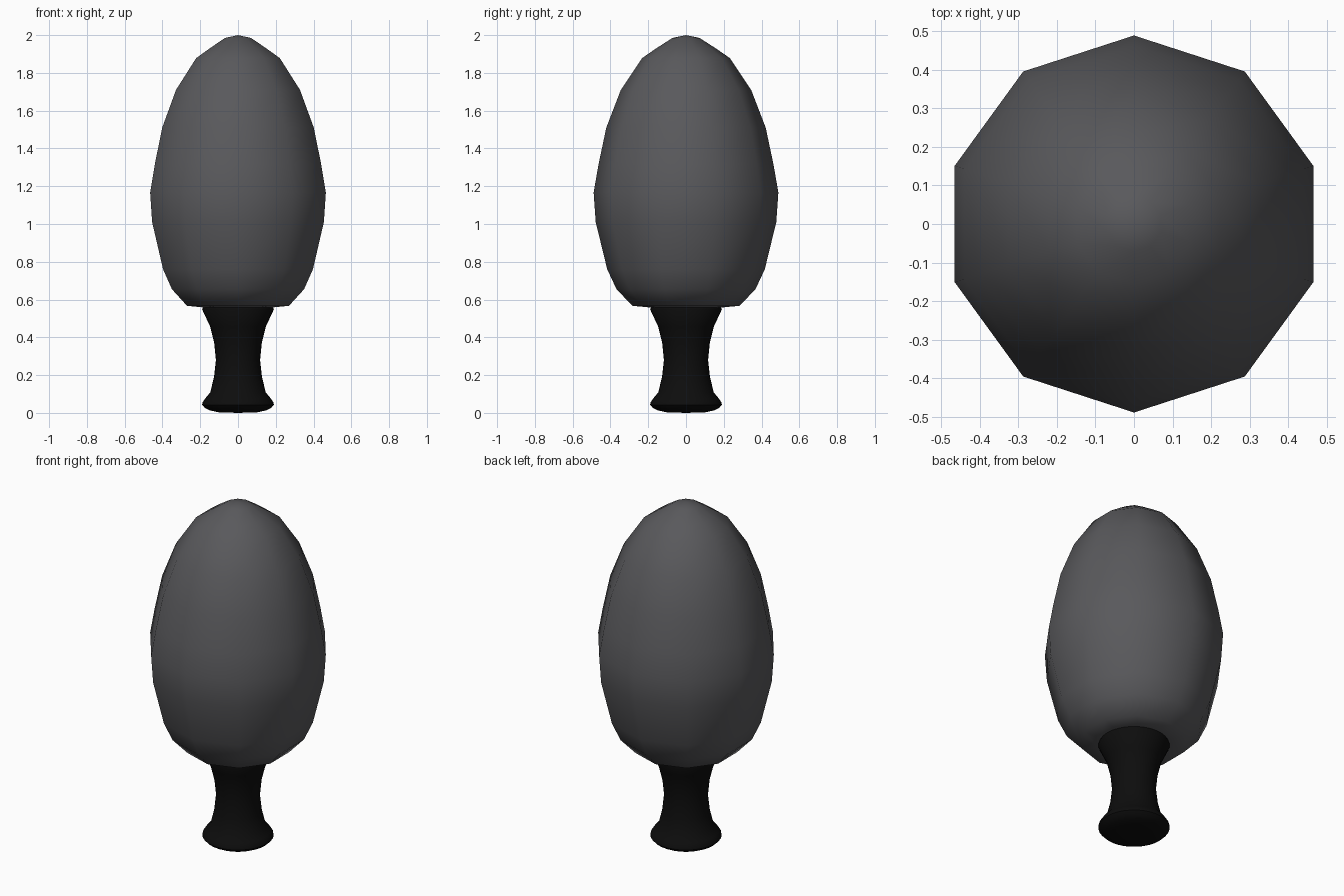
import bpy, math

if "Cube" in bpy.data.objects:
    bpy.data.objects.remove(bpy.data.objects["Cube"])


def material(name, rgb):
    m = bpy.data.materials.new(name)
    m.diffuse_color = (*rgb, 1)
    m.use_nodes = True
    m.node_tree.nodes["Principled BSDF"].inputs["Base Color"].default_value = m.diffuse_color
    return m


def lathe(name, profile, sides, mat, angle):
    """Revolve a (radius, z) profile, listed bottom to top, closing at the axis."""
    verts, faces, rings = [], [], []
    for r, z in profile:
        n = 1 if r == 0 else sides
        rings.append([len(verts) + i for i in range(n)])
        for i in range(n):
            a = math.pi / 2 + 2 * math.pi * i / sides
            verts.append((r * math.cos(a), r * math.sin(a), z))
    for lo, hi in zip(rings, rings[1:]):
        for i in range(sides):
            j = (i + 1) % sides
            if len(lo) == 1:
                faces.append((lo[0], hi[j], hi[i]))
            elif len(hi) == 1:
                faces.append((lo[i], lo[j], hi[0]))
            else:
                faces.append((lo[i], lo[j], hi[j], hi[i]))
    mesh = bpy.data.meshes.new(name)
    mesh.from_pydata(verts, [], faces)
    mesh.materials.append(mat)
    ob = bpy.data.objects.new(name, mesh)
    bpy.context.collection.objects.link(ob)
    bpy.ops.object.select_all(action='DESELECT')
    ob.select_set(True)
    bpy.context.view_layer.objects.active = ob
    bpy.ops.object.shade_smooth_by_angle(angle=math.radians(angle))
    return ob


grey = material("dark grey", (0.1, 0.1, 0.107))
black = material("black", (0.004, 0.004, 0.004))

# Ten-sided egg-shaped head
lathe("egg_head", [
    (0, .555), (.19, .558), (.284, .567), (.368, .655), (.417, .76), (.478, 1.01),
    (.489, 1.167), (.463, 1.316), (.422, 1.51), (.345, 1.71), (.233, 1.878),
    (.156, 1.931), (.072, 1.985), (0, 2.0)], 10, grey, 75)

# Round waisted stand
lathe("stand", [
    (0, 0), (.1, .003), (.15, .013), (.175, .026), (.19, .042), (.188, .055),
    (.175, .075), (.147, .108), (.127, .19), (.117, .28), (.126, .37),
    (.147, .456), (.19, .548), (.186, .558), (0, .56)], 32, black, 50)
